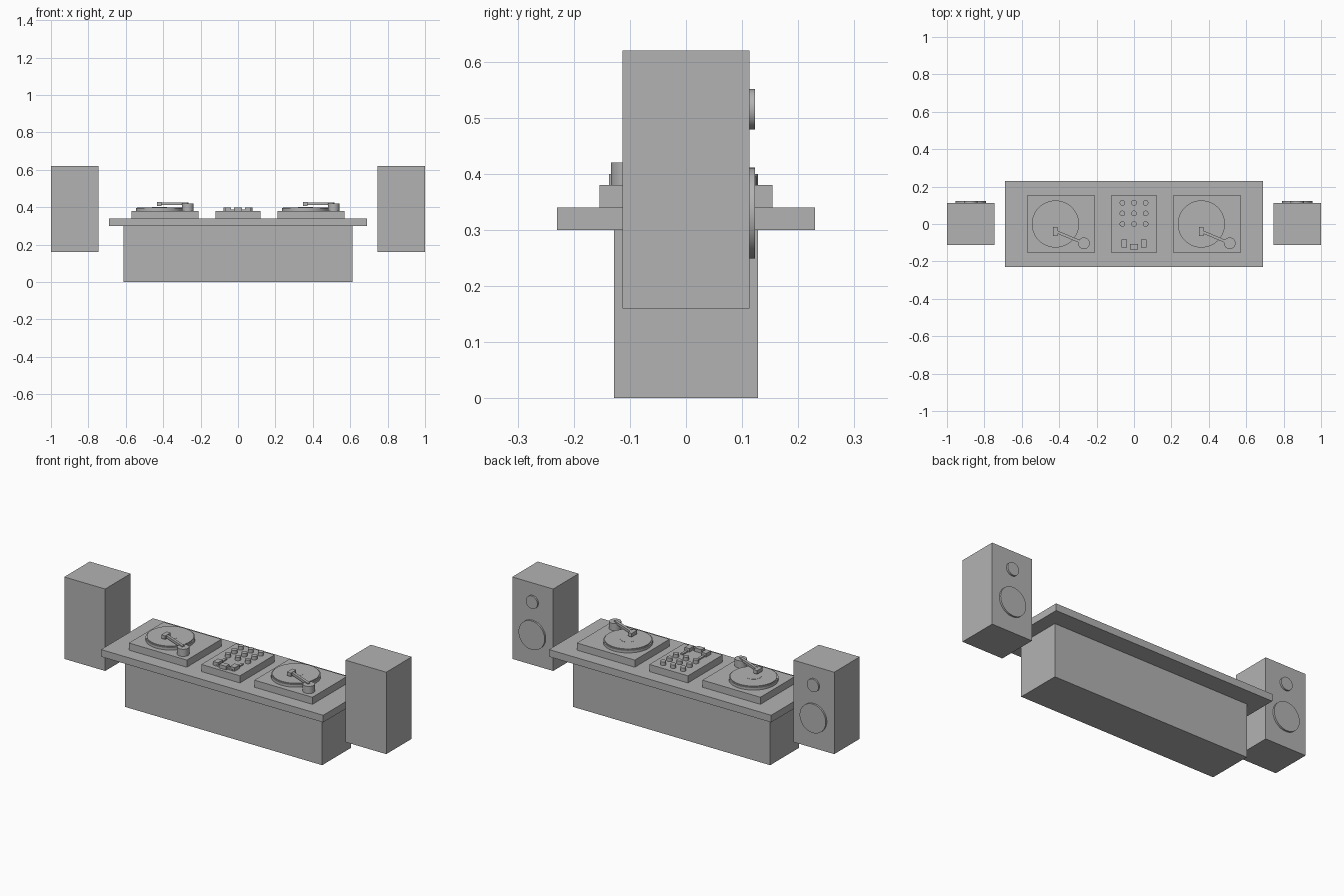
import bpy
import math
from mathutils import Vector

cube = bpy.data.objects.get("Cube")
if cube:
    bpy.data.objects.remove(cube, do_unlink=True)

# Single flat colour
grey = bpy.data.materials.new("plain_grey")
grey.use_nodes = True
grey.diffuse_color = (0.45, 0.45, 0.45, 1)
grey.node_tree.nodes["Principled BSDF"].inputs["Base Color"].default_value = (0.45, 0.45, 0.45, 1)


def finish(name):
    obj = bpy.context.object
    obj.name = name
    obj.data.materials.append(grey)
    return obj


def box(name, x, y, z0, z1, width, depth, turn=0):
    bpy.ops.mesh.primitive_cube_add(size=1, location=(x, y, (z0 + z1) / 2), rotation=(0, 0, turn))
    obj = finish(name)
    obj.scale = (width, depth, z1 - z0)
    bpy.ops.object.transform_apply(location=False, rotation=False, scale=True)
    return obj


def disc(name, centre, radius, height, sides=48, tilt=0):
    bpy.ops.mesh.primitive_cylinder_add(vertices=sides, radius=radius, depth=height,
                                        location=centre, rotation=(tilt, 0, 0))
    obj = finish(name)
    bpy.ops.object.shade_smooth_by_angle(angle=math.radians(30))
    return obj


# Table
box("table_base", 0, 0, 0, 0.30, 1.225, 0.256)
box("table_top", 0, 0, 0.30, 0.34, 1.38, 0.46)

for side, sign in (("right", -1), ("left", 1)):
    # Turntable deck, platter, record
    cx = 0.39 * sign
    px = cx - 0.03
    box(side + "_deck", cx, 0, 0.34, 0.38, 0.36, 0.308)
    disc(side + "_platter", (px, 0, 0.3875), 0.126, 0.015, 64)
    disc(side + "_record", (px, 0, 0.3975), 0.12, 0.005, 64)
    disc(side + "_record_label", (px, 0, 0.4005), 0.04, 0.001)

    # Tonearm
    pivot = Vector((cx + 0.122, -0.103))
    head = Vector((cx - 0.03, -0.039))
    disc(side + "_tonearm_pivot", (pivot.x, pivot.y, 0.40), 0.031, 0.04, 32)
    span = pivot - head
    middle = (pivot + head) / 2
    box(side + "_tonearm", middle.x, middle.y, 0.412, 0.426, span.length, 0.015,
        math.atan2(span.y, span.x))
    box(side + "_headshell", head.x, head.y, 0.408, 0.428, 0.024, 0.048)

    # Speaker with cones on the rear face
    sx = 0.873 * sign
    box(side + "_speaker", sx, 0, 0.16, 0.62, 0.254, 0.226)
    for part, z, radius in (("woofer", 0.33, 0.081), ("tweeter", 0.515, 0.036)):
        disc(side + "_" + part, (sx, 0.1155, z), radius, 0.015, 48, math.pi / 2)

    # Channel fader
    fx = 0.052 * sign
    box(side + "_fader_slot", fx, -0.08, 0.38, 0.387, 0.014, 0.09)
    box(side + "_fader_knob", fx, -0.104, 0.38, 0.40, 0.03, 0.042)

# Mixer
box("mixer", 0, 0, 0.34, 0.38, 0.24, 0.308)
for row in range(3):
    for column in range(3):
        disc("mixer_knob", ((column - 1) * 0.062, 0.113 - row * 0.0565, 0.39), 0.015, 0.02, 24)
box("crossfader_slot", 0, -0.12, 0.38, 0.387, 0.11, 0.014)
box("crossfader_knob", 0, -0.122, 0.38, 0.40, 0.042, 0.03)
